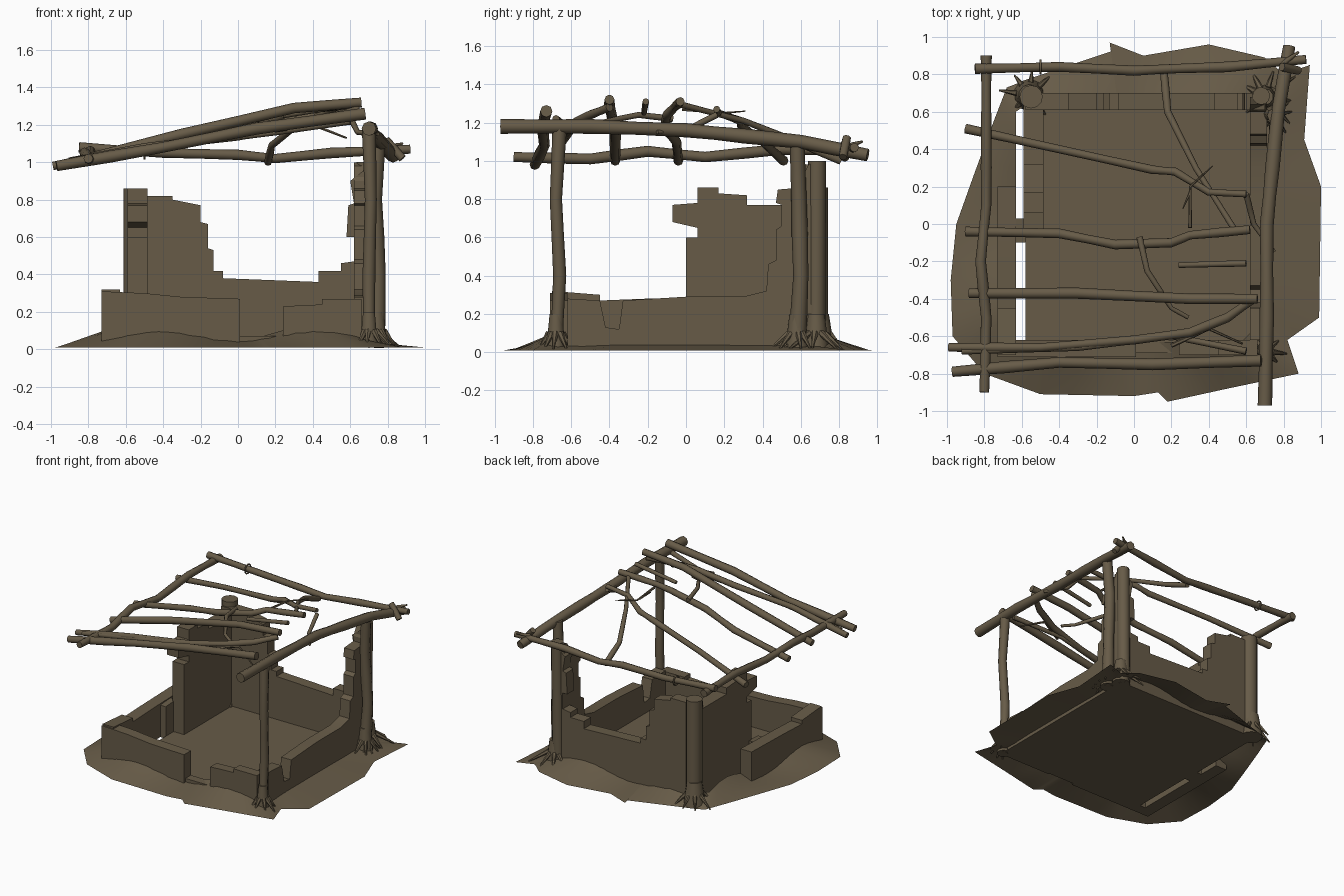
import bpy, bmesh, math, random
from mathutils import Vector

random.seed(4)
cube = bpy.data.objects.get("Cube")
if cube:
    bpy.data.objects.remove(cube, do_unlink=True)

# One weathered brown for everything
earth = bpy.data.materials.new("weathered_brown")
earth.use_nodes = True
colour = (0.135, 0.105, 0.064, 1)
earth.diffuse_color = colour
shader = earth.node_tree.nodes["Principled BSDF"]
shader.inputs["Base Color"].default_value = colour
shader.inputs["Roughness"].default_value = 0.9


def finish(name, bm, angle=35):
    bmesh.ops.recalc_face_normals(bm, faces=bm.faces)
    mesh = bpy.data.meshes.new(name)
    bm.to_mesh(mesh)
    bm.free()
    obj = bpy.data.objects.new(name, mesh)
    bpy.context.collection.objects.link(obj)
    mesh.materials.append(earth)
    bpy.ops.object.select_all(action='DESELECT')
    obj.select_set(True)
    bpy.context.view_layer.objects.active = obj
    bpy.ops.object.shade_smooth_by_angle(angle=math.radians(angle))


def bridge(bm, low, high):
    for k in range(len(low)):
        n = (k + 1) % len(low)
        bm.faces.new((low[k], low[n], high[n], high[k]))


def pole(name, radius, *points, taper=1.0, knots=True, sides=8):
    """Crooked log swept along points, subdivided with slight wobble."""
    path = []
    points = [Vector(p) for p in points]
    for a, b in zip(points, points[1:]):
        path += [a, (a + b) / 2]
    path.append(points[-1])
    bm = bmesh.new()
    rings = []
    for i, p in enumerate(path):
        along = (path[min(i + 1, len(path) - 1)] - path[max(i - 1, 0)]).normalized()
        ref = Vector((0, 0, 1)) if abs(along.z) < 0.8 else Vector((1, 0, 0))
        side = along.cross(ref).normalized()
        up = side.cross(along)
        t = i / (len(path) - 1)
        r = radius * (1 + (taper - 1) * t)
        if knots:
            r *= random.uniform(0.9, 1.1)
        ring = []
        for k in range(sides):
            a = math.tau * k / sides
            ring.append(bm.verts.new(p + r * (side * math.cos(a) + up * math.sin(a))))
        rings.append(ring)
    for low, high in zip(rings, rings[1:]):
        bridge(bm, low, high)
    bm.faces.new(rings[0])
    bm.faces.new(rings[-1])
    finish(name, bm, 50)


def roots(name, x, y, trunk, reach, count=8):
    """Flared foot with splayed root spikes."""
    pole(name + "_flare", trunk * 1.45, (x, y, 0.01), (x, y, 0.2),
         taper=0.65, knots=False, sides=10)
    for i in range(count):
        a = math.tau * i / count + random.uniform(-0.2, 0.2)
        c, s = math.cos(a), math.sin(a)
        far = reach * random.uniform(0.8, 1.2)
        pole(f"{name}_root_{i}", 0.018,
             (x + trunk * c, y + trunk * s, 0.1),
             (x + far * c, y + far * s, 0.015), taper=0.25, sides=6)


def wall(name, axis, near, far, profile):
    """Broken wall: outline along x or y, extruded between near and far."""
    bm = bmesh.new()
    outline = [(profile[0][0], 0.01)] + profile + [(profile[-1][0], 0.01)]
    place = (lambda u, d, z: (u, d, z)) if axis == 'x' else (lambda u, d, z: (d, u, z))
    loops = [[bm.verts.new(place(u, d, z)) for u, z in outline] for d in (near, far)]
    for loop in loops:
        bm.faces.new(loop)
    bridge(bm, *loops)
    bm.normal_update()
    sides = [f for f in bm.faces if len(f.verts) > 4]
    bmesh.ops.triangulate(bm, faces=sides, ngon_method='EAR_CLIP')
    finish(name, bm, 20)


# Ragged earth bank around the walls, ending in a thin edge
outline = [(-.97, -.6), (-.98, -.3), (-.95, 0), (-.85, .28), (-.75, .55), (-.68, .73),
           (-.55, .78), (-.1, .93), (-.13, .97), (.05, .9), (.4, .96), (.7, .89),
           (.8, .8), (.94, .85), (.91, .45), (1, .2), (.99, -.5), (.82, -.62),
           (.88, -.8), (.5, -.88), (.18, -.95), (.13, -.9), (0, -.92), (-.5, -.91), (-.8, -.8)]
edge = []
for i, p in enumerate(outline):
    a, b = Vector(p), Vector(outline[(i + 1) % len(outline)])
    edge += [a, a.lerp(b, 0.33), a.lerp(b, 0.67)]
bm = bmesh.new()
rows = []
for blend in (0, 0.5, 1):
    row = []
    for p in edge:
        inner = p * (0.63 / max(abs(p.x), abs(p.y)))
        q = p.lerp(inner, blend)
        along = inner.x if abs(inner.y) > abs(inner.x) else inner.y
        crest = 0.09 - 0.04 * math.cos(along * math.tau / 0.8)
        if p.x > abs(p.y):
            crest = 0.045
        row.append(bm.verts.new((q.x, q.y, 0.01 + blend * (crest - 0.01))))
    rows.append(row)
for low, high in zip(rows, rows[1:]):
    bridge(bm, low, high)
finish("earth_bank", bm, 40)

# Floor slab
bm = bmesh.new()
bmesh.ops.create_cube(bm, size=1)
bmesh.ops.scale(bm, vec=(1.28, 1.36, 0.02), verts=bm.verts)
bmesh.ops.translate(bm, vec=(0.06, 0, 0.02), verts=bm.verts)
finish("floor", bm)

# Ruined walls with stepped, crumbled tops
wall("back_wall", 'x', 0.61, 0.7,
     [(-.58, .82), (-.35, .82), (-.35, .8), (-.2, .77), (-.2, .68), (-.16, .67), (-.16, .54),
      (-.13, .53), (-.13, .42), (-.08, .42), (-.08, .38), (.43, .36), (.43, .42), (.55, .42),
      (.55, .46), (.62, .47), (.62, .6), (.58, .6), (.59, .77), (.62, .78), (.6, .9), (.7, .98)])
wall("left_tall_wall", 'y', -0.59, -0.485,
     [(0, .6), (.06, .6), (.06, .65), (-.07, .68), (-.07, .77), (.06, .78), (.06, .86),
      (.17, .86), (.17, .83), (.32, .82), (.32, .77), (.68, .77)])
wall("left_low_wall", 'y', -0.73, -0.63,
     [(-.7, .32), (-.45, .3), (-.45, .27), (-.2, .28), (.2, .29)])
wall("left_link_wall", 'y', -0.65, -0.58, [(-.1, .27), (.03, .28)])
wall("right_wall", 'y', 0.62, 0.71,
     [(-.62, .28), (-.45, .27), (-.42, .13), (-.35, .12), (-.33, .27), (0, .29), (.3, .29),
      (.42, .32), (.43, .46), (.47, .48), (.47, .64), (.5, .66), (.5, .77), (.47, .78),
      (.48, .85), (.6, .86), (.6, .9), (.64, .98), (.68, 1)])
wall("front_left_wall", 'x', -0.71, -0.62, [(-.73, .31), (-.5, .3), (-.3, .28), (.01, .27)])
wall("front_right_wall", 'x', -0.7, -0.62, [(.24, .23), (.45, .24), (.45, .27), (.66, .27)])
wall("door_sill", 'x', -0.69, -0.62, [(0, .07), (.25, .07)])

# Corner trunks and standing posts
pole("back_left_column", 0.062, (-.55, .68, .01), (-.55, .68, .86), sides=12, knots=False)
pole("back_right_column", 0.047, (.67, .68, .01), (.68, .685, 1), sides=12, knots=False)
pole("front_post", 0.035, (.7, -.68, .01), (.7, -.66, .4), (.71, -.68, .8), (.7, -.66, 1.18))
pole("back_post", 0.042, (.74, .58, .01), (.75, .6, .4), (.73, .59, .8), (.75, .58, 1.11))
roots("front_post", 0.7, -0.68, 0.035, 0.1)
roots("back_post", 0.74, 0.58, 0.042, 0.12)
roots("back_left_column", -0.56, 0.69, 0.06, 0.16)
roots("back_right_column", 0.7, 0.68, 0.047, 0.17, 10)

# Roof frame beams
pole("right_beam", 0.036, (.7, -.97, 1.18), (.71, -.5, 1.18), (.71, 0, 1.16),
     (.74, .3, 1.13), (.77, .6, 1.1), (.83, .95, 1.03))
pole("left_beam", 0.028, (-.8, -.9, 1.02), (-.79, -.5, 1.01), (-.82, -.2, 1.05),
     (-.79, .1, 1.02), (-.79, .5, 1.06), (-.79, .9, 1.05))
pole("back_beam", 0.026, (-.85, .83, 1.08), (-.4, .84, 1.05), (0, .82, 1.04),
     (.2, .83, 1.02), (.5, .84, 1.05), (.92, .88, 1.07))
pole("beam_stub", 0.022, (.79, .84, 1.12), (.88, .82, 1.02))
pole("beam_fork", 0.015, (.8, .86, 1.08), (.88, .92, 1.1), taper=0.4)

# Rafters rising from left to right
pole("front_rafter", 0.03, (-.97, -.79, .98), (-.4, -.74, 1.08), (.1, -.75, 1.18), (.68, -.73, 1.26))
pole("second_rafter", 0.024, (-.99, -.66, .98), (-.5, -.66, 1.08), (0, -.62, 1.14),
     (.3, -.58, 1.2), (.5, -.5, 1.24), (.64, -.4, 1.28))
pole("thin_rafter", 0.018, (-.92, -.68, 1.0), (-.3, -.66, 1.1), (.2, -.6, 1.16), (.6, -.68, 1.22))
pole("third_rafter", 0.027, (-.88, -.37, 1.0), (-.3, -.37, 1.15), (.3, -.4, 1.29), (.66, -.4, 1.32))
pole("fourth_rafter", 0.024, (-.9, -.04, 1.0), (-.4, -.05, 1.1), (-.1, -.11, 1.17),
     (.2, -.1, 1.24), (.3, -.06, 1.28), (.62, -.03, 1.31))
pole("back_rafter", 0.025, (-.9, .51, 1.0), (-.4, .4, 1.1), (.1, .29, 1.18),
     (.22, .28, 1.21), (.4, .17, 1.25), (.6, .16, 1.27), taper=0.7)
pole("short_rafter", 0.016, (.24, -.22, 1.25), (.6, -.21, 1.31))

# Bent branches and twigs
pole("bent_branch", 0.022, (.16, .81, 1.0), (.18, .6, 1.09), (.33, .3, 1.21), (.55, -.05, 1.3), taper=0.7)
pole("curved_twig", 0.016, (.03, -.07, 1.22), (.07, -.25, 1.24), (.2, -.45, 1.2), (.29, -.5, 1.18), taper=0.7)
pole("side_twig", 0.016, (.6, .16, 1.24), (.64, 0, 1.16), (.75, -.15, 1.15), taper=0.7)
pole("thin_twig", 0.01, (.3, -.02, 1.27), (.3, .2, 1.25), (.42, .31, 1.26), taper=0.3, sides=6)
pole("twig_spur", 0.008, (.3, .17, 1.25), (.26, .08, 1.28), taper=0.3, sides=6)
pole("front_twig", 0.012, (.2, -.65, 1.17), (.4, -.56, 1.2), (.58, -.64, 1.13), taper=0.5, sides=6)

# Binding ring on the back beam
bpy.ops.mesh.primitive_torus_add(major_radius=0.036, minor_radius=0.006, major_segments=14,
                                 minor_segments=6, location=(-.5, .84, 1.055),
                                 rotation=(0, math.pi / 2, 0))
ring = bpy.context.object
ring.name = "binding_ring"
ring.data.materials.append(earth)
bpy.ops.object.shade_smooth()
